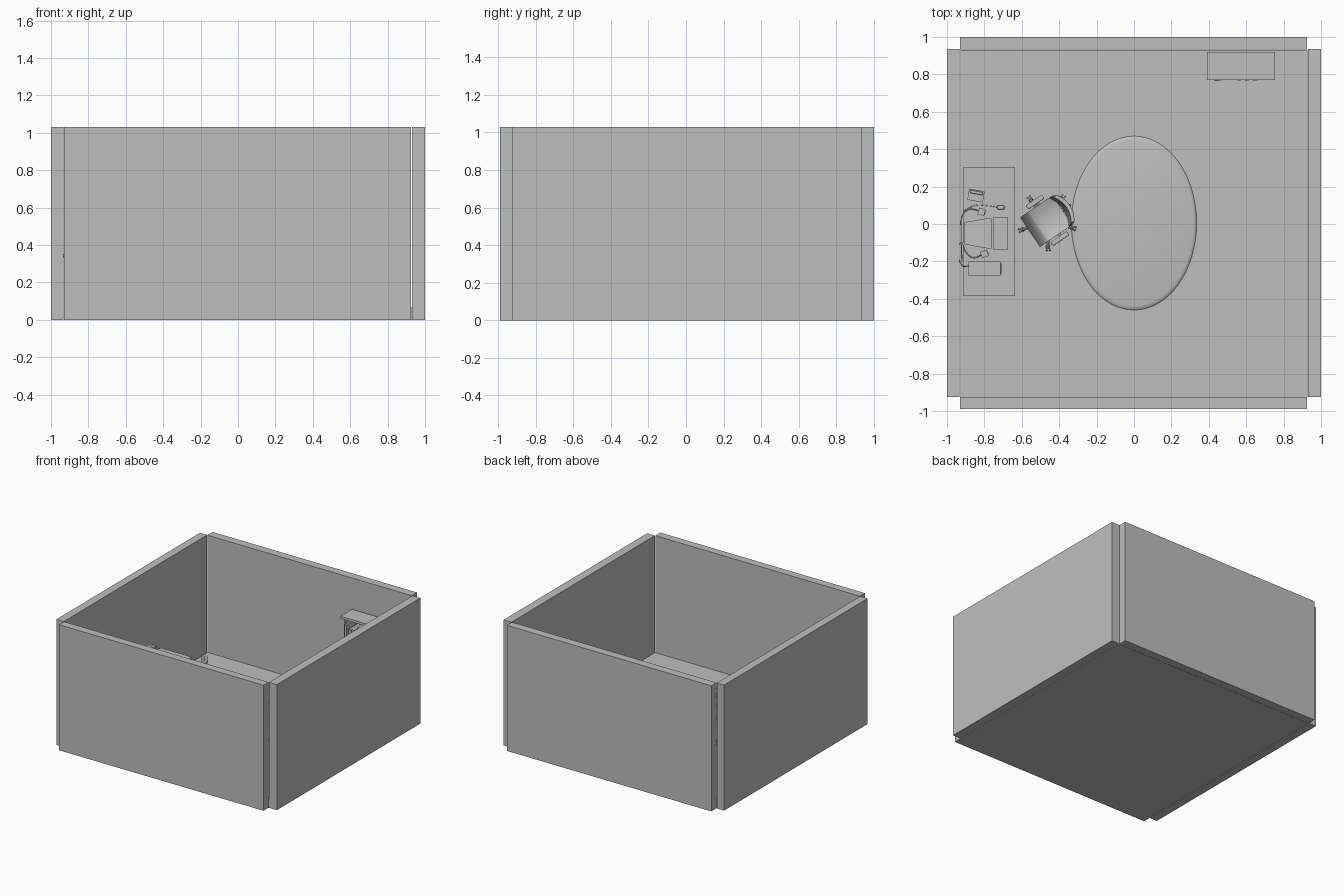
import bpy, bmesh, math, random
from mathutils import Matrix, Vector

if "Cube" in bpy.data.objects:
    bpy.data.objects.remove(bpy.data.objects["Cube"])

random.seed(4)
grey = bpy.data.materials.new("plain grey")
grey.diffuse_color = (0.52, 0.52, 0.52, 1)
grey.use_nodes = True
grey.node_tree.nodes["Principled BSDF"].inputs["Base Color"].default_value = grey.diffuse_color
FLOOR, DESK = 0.07, 0.35
WORLD = Matrix.Identity(4)


def finish(name, bm, frame=WORLD, smooth=False):
    bmesh.ops.recalc_face_normals(bm, faces=bm.faces)
    me = bpy.data.meshes.new(name)
    for f in bm.faces:
        f.smooth = smooth
    bm.to_mesh(me)
    bm.free()
    me.materials.append(grey)
    ob = bpy.data.objects.new(name, me)
    ob.matrix_world = frame
    bpy.context.collection.objects.link(ob)
    return ob


def box(name, x, y, z, frame=WORLD, bevel=0, shape=None, cuts=0):
    """Box from (min, max) ranges; shape moves each vertex of the cut-up box."""
    bm = bmesh.new()
    bmesh.ops.create_cube(bm, size=1)
    for v in bm.verts:
        v.co = Vector([(r[0] + r[1]) / 2 + c * (r[1] - r[0]) for r, c in zip((x, y, z), v.co)])
    if cuts:
        bmesh.ops.subdivide_edges(bm, edges=bm.edges[:], cuts=cuts, use_grid_fill=True)
    if shape:
        for v in bm.verts:
            v.co = shape(v.co)
    ob = finish(name, bm, frame, bevel > 0)
    if bevel:
        m = ob.modifiers.new("round", 'BEVEL')
        m.width, m.segments, m.limit_method, m.angle_limit = bevel, 3, 'ANGLE', 0.9
    return ob


def rod(name, a, b, r1, r2=None, frame=WORLD, sides=16):
    a, b = Vector(a), Vector(b)
    bm = bmesh.new()
    q = (b - a).to_track_quat('Z', 'Y').to_matrix().to_4x4()
    bmesh.ops.create_cone(bm, cap_ends=True, segments=sides, radius1=r1, radius2=r1 if r2 is None else r2,
                          depth=(b - a).length, matrix=Matrix.Translation((a + b) / 2) @ q)
    return finish(name, bm, frame)


def tube(name, pts, r, frame=WORLD):
    cu = bpy.data.curves.new(name, 'CURVE')
    cu.dimensions, cu.bevel_depth, cu.bevel_resolution, cu.resolution_u = '3D', r, 2, 6
    sp = cu.splines.new('BEZIER')
    sp.bezier_points.add(len(pts) - 1)
    for p, co in zip(sp.bezier_points, pts):
        p.co = co
        p.handle_left_type = p.handle_right_type = 'AUTO'
    cu.materials.append(grey)
    ob = bpy.data.objects.new(name, cu)
    ob.matrix_world = frame
    bpy.context.collection.objects.link(ob)


def place(x, y, z, deg):
    return Matrix.Translation((x, y, z)) @ Matrix.Rotation(math.radians(deg), 4, 'Z')


# room shell
box("floor", (-0.927, 0.928), (-0.925, 0.93), (0, FLOOR))
box("left_wall", (-1, -0.934), (-0.925, 0.935), (0, 1.03))
box("right_wall", (0.929, 1), (-0.925, 0.935), (0, 1.03))
box("back_wall", (-0.93, 0.925), (0.932, 1), (0, 1.03))
box("front_wall", (-0.93, 0.925), (-0.99, -0.925), (0, 1.03))

# oval rug with a softly rounded rim
bm = bmesh.new()
rings = []
for s, z in ((1, FLOOR), (1, 0.075), (0.985, 0.081), (0.95, 0.084)):
    rings.append([bm.verts.new((0.335 * s * math.cos(i * math.tau / 64),
                                0.005 + 0.465 * s * math.sin(i * math.tau / 64), z)) for i in range(64)])
for lo, hi in zip(rings, rings[1:]):
    for i in range(64):
        bm.faces.new((lo[i - 1], lo[i], hi[i], hi[i - 1]))
bm.faces.new(rings[0])
bm.faces.new(rings[-1])
finish("rug", bm, smooth=True)

# bookcase with books
box("bookcase_top", (0.39, 0.755), (0.77, 0.92), (0.76, 0.78))
for i, x in enumerate((0.41, 0.72)):
    box(f"bookcase_side_{i}", (x, x + 0.015), (0.785, 0.915), (FLOOR, 0.76))
box("bookcase_back", (0.425, 0.72), (0.905, 0.915), (FLOOR, 0.76))
for k in range(4):
    z = 0.09 + k * 0.168
    box(f"shelf_{k}", (0.425, 0.72), (0.785, 0.905), (z, z + 0.014))
    x = 0.43
    while x < 0.66:
        w = random.uniform(0.014, 0.028)
        box("book", (x, x + w), (random.uniform(0.765, 0.79), 0.89),
            (z + 0.014, z + random.uniform(0.1, 0.14)))
        x += w + random.choice((0.001, 0.001, 0.02))

# desk
box("desk_top", (-0.915, -0.635), (-0.385, 0.305), (DESK - 0.02, DESK))
for i, y in enumerate((-0.37, 0.27)):
    box(f"desk_side_{i}", (-0.905, -0.65), (y, y + 0.02), (FLOOR, DESK - 0.02))
box("desk_back_panel", (-0.9, -0.885), (-0.35, 0.27), (0.16, DESK - 0.02))

# monitor with tapering rear housing
def taper(co):
    t = min(1, max(0, (-0.79 - co.x) / 0.11))
    return Vector((co.x, -0.05 + (co.y + 0.05) * (1 - 0.25 * t), 0.445 + (co.z - 0.445) * (1 - 0.35 * t)))

box("monitor_housing", (-0.905, -0.785), (-0.13, 0.03), (0.38, 0.51), shape=taper, cuts=4)
for i, (y, z) in enumerate((((-0.13, -0.115), (0.375, 0.515)), ((0.015, 0.03), (0.375, 0.515)),
                            ((-0.115, 0.015), (0.375, 0.395)), ((-0.115, 0.015), (0.5, 0.515)))):
    box(f"monitor_bezel_{i}", (-0.785, -0.762), y, z)
box("monitor_screen", (-0.786, -0.775), (-0.115, 0.015), (0.395, 0.5))
rod("monitor_foot", (-0.83, -0.05, DESK), (-0.83, -0.05, 0.385), 0.05, 0.025, sides=24)

# keyboard with key rows
box("keyboard", (-0.75, -0.677), (-0.14, 0.037), (DESK, 0.359))
for r in range(4):
    for c in range(12):
        x, y = -0.742 + r * 0.016, -0.134 + c * 0.014
        box("key", (x, x + 0.012), (y, y + 0.011), (0.358, 0.364))

# speakers, phone, mouse, computer case
for i, (x, y, a) in enumerate(((-0.815, 0.065, -15), (-0.8, -0.16, 20))):
    f = place(x, y, DESK, a)
    box(f"speaker_{i}", (-0.018, 0.018), (-0.018, 0.018), (0, 0.075), f)
    rod(f"speaker_cone_{i}", (0.017, 0, 0.045), (0.021, 0, 0.045), 0.013, frame=f)
phone = place(-0.845, 0.152, DESK, -10)
box("phone_base", (-0.042, 0.042), (-0.03, 0.03), (0, 0.018), phone)
box("phone_handset", (-0.036, 0.036), (0.008, 0.024), (0.018, 0.032), phone, 0.005)
for i in range(9):
    x, y = -0.022 + i % 3 * 0.018, -0.024 + i // 3 * 0.01
    box("phone_button", (x, x + 0.011), (y, y + 0.006), (0.017, 0.021), phone)
box("mouse", (-0.73, -0.693), (0.078, 0.1), (DESK, 0.365), bevel=0.006)
box("computer_case", (-0.885, -0.715), (-0.275, -0.2), (DESK, 0.51))
box("case_front", (-0.715, -0.708), (-0.268, -0.207), (0.36, 0.5), bevel=0.003)

# cables
tube("mouse_cable", ((-0.73, 0.09, 0.356), (-0.78, 0.098, 0.353), (-0.85, 0.1, 0.353), (-0.91, 0.07, 0.353)), 0.002)
tube("upper_speaker_cable", ((-0.83, 0.07, 0.36), (-0.88, 0.08, 0.354), (-0.92, 0.04, 0.354),
                             (-0.925, -0.03, 0.34), (-0.92, -0.2, 0.34)), 0.003)
tube("lower_speaker_cable", ((-0.815, -0.165, 0.36), (-0.86, -0.18, 0.354), (-0.905, -0.14, 0.354),
                             (-0.925, -0.1, 0.34), (-0.92, -0.22, 0.36), (-0.885, -0.225, 0.4)), 0.003)

# swivel chair, local +x is its front
chair = place(-0.465, 0.018, FLOOR, 214)

def dish(co):
    # seat cushion: hollow in the middle, front edge rolled down
    return Vector((co.x, co.y, co.z + 2.0 * co.y ** 2 - 14 * max(0, co.x - 0.05) ** 2 * max(0, co.x) * 20))

def lean(co):
    # backrest wraps forwards at the sides, narrows upwards and tips back
    h = co.z - 0.2
    return Vector((co.x + 3.2 * co.y ** 2 - 0.1 * h, co.y * (1 - 2 * h * h), co.z))

for ob in (box("chair_seat", (-0.1, 0.11), (-0.095, 0.095), (0.16, 0.192), chair, 0.012, dish, 7),
           box("chair_backrest", (-0.127, -0.104), (-0.093, 0.093), (0.215, 0.42), chair, 0.01, lean, 7)):
    ob.modifiers.new("soft", 'SUBSURF').levels = 1
tube("chair_back_support", ((-0.02, 0, 0.15), (-0.1, 0, 0.15), (-0.137, 0, 0.2), (-0.14, 0, 0.3)), 0.01, chair)
for s in (-1, 1):
    box("armrest_pad", (-0.055, 0.05), (s * 0.118 - 0.013, s * 0.118 + 0.013), (0.235, 0.25), chair, 0.006)
    tube("armrest_bracket", ((-0.02, s * 0.07, 0.158), (-0.01, s * 0.115, 0.165), (0.0, s * 0.118, 0.237)), 0.007, chair)
rod("chair_column", (0, 0, 0.05), (0, 0, 0.16), 0.013, frame=chair)
rod("chair_hub", (0, 0, 0.03), (0, 0, 0.065), 0.024, 0.018, chair)
for k in range(5):
    leg = chair @ Matrix.Rotation(math.radians(-14 + 72 * k), 4, 'Z')
    rod("chair_leg", (0.01, 0, 0.052), (0.15, 0, 0.034), 0.013, 0.007, leg, 8)
    for s in (-1, 1):
        rod("chair_wheel", (0.148, s * 0.004, 0.014), (0.148, s * 0.012, 0.014), 0.014, frame=leg)

# keep hard edges crisp on the rounded parts
for ob in [o for o in bpy.data.objects if o.type == 'MESH' and o.data.polygons[0].use_smooth]:
    bpy.ops.object.select_all(action='DESELECT')
    ob.select_set(True)
    bpy.context.view_layer.objects.active = ob
    bpy.ops.object.shade_smooth_by_angle(angle=math.radians(40))
